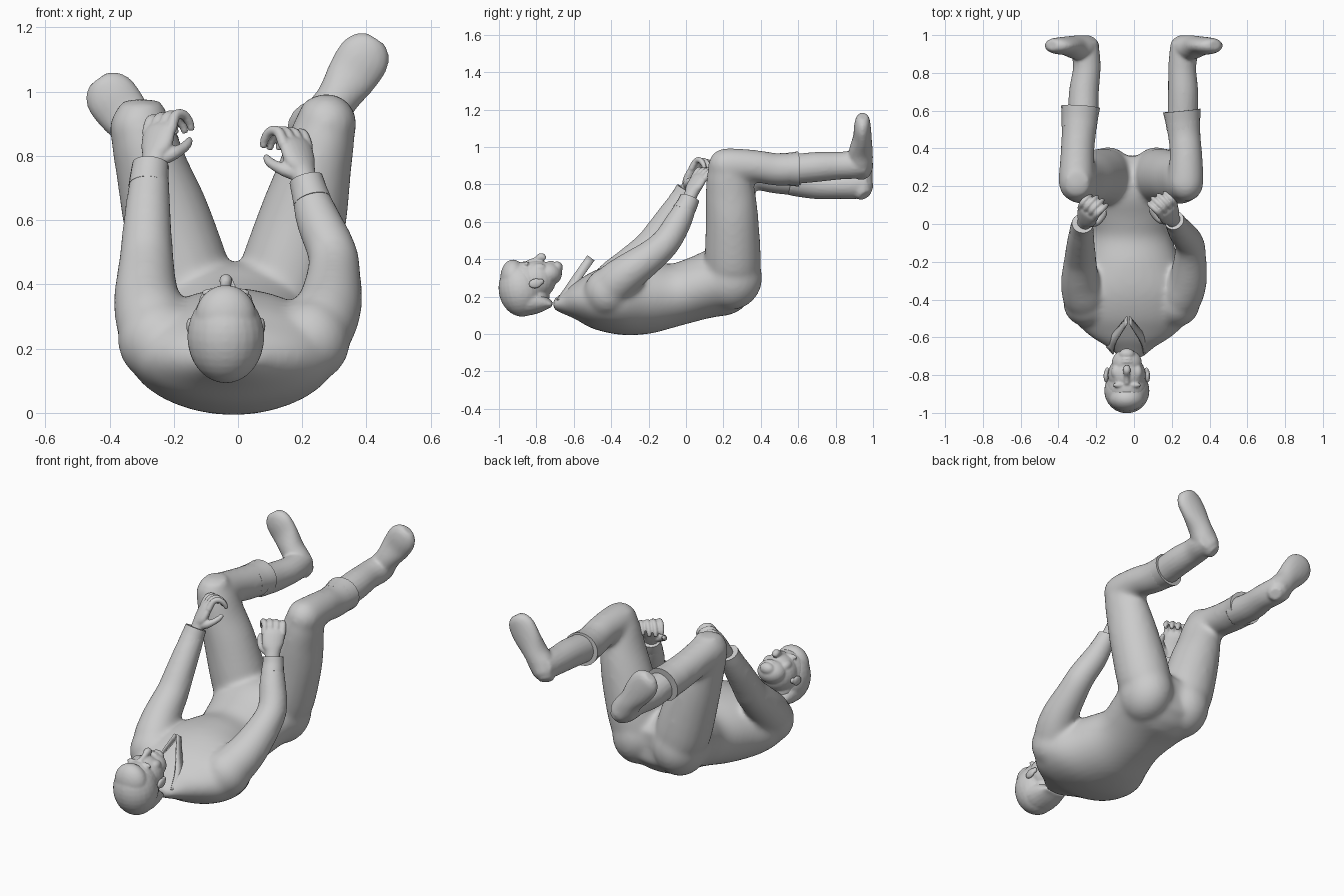
import bpy, bmesh, math
from mathutils import Vector, Matrix

X, Y = Vector((1, 0, 0)), Vector((0, 1, 0))


def spline(pts, n=4):
    """Catmull-Rom through tuples of any length."""
    p = [Vector(q) for q in pts]
    p = [2 * p[0] - p[1]] + p + [2 * p[-1] - p[-2]]
    out = []
    for i in range(1, len(p) - 2):
        a, b, c, d = p[i - 1:i + 3]
        for k in range(n):
            t = k / n
            out.append(0.5 * (2 * b + (c - a) * t + (2 * a - 5 * b + 4 * c - d) * t * t
                              + (3 * b - a - 3 * c + d) * t ** 3))
    return out + [p[-2]]


def loft(bm, stations, ref=X, sides=20):
    """Tube through (x, y, z, r1, r2) stations, r1 measured along ref."""
    st = spline([s if len(s) == 5 else (*s, s[3]) for s in stations])
    rings = []
    for i, s in enumerate(st):
        t = (Vector(st[min(i + 1, len(st) - 1)][:3]) - Vector(st[max(i - 1, 0)][:3])).normalized()
        u = (ref - t * ref.dot(t)).normalized()
        w = t.cross(u)
        c = Vector(s[:3])
        rings.append([bm.verts.new(c + u * s[3] * math.cos(a) + w * s[4] * math.sin(a))
                      for a in (2 * math.pi * k / sides for k in range(sides))])
    for r, q in zip(rings, rings[1:]):
        for k in range(sides):
            j = (k + 1) % sides
            bm.faces.new((r[k], r[j], q[j], q[k]))
    bm.faces.new(rings[0][::-1])
    bm.faces.new(rings[-1])


def ball(bm, c, r, tilt=0):
    m = Matrix.Translation(c) @ Matrix.Rotation(tilt, 4, 'X') @ Matrix.Diagonal((*r, 1))
    bmesh.ops.create_uvsphere(bm, u_segments=24, v_segments=16, radius=1, matrix=m)


def finish(name, bm, voxel=0, smooth=4):
    bmesh.ops.recalc_face_normals(bm, faces=bm.faces)
    me = bpy.data.meshes.new(name)
    bm.to_mesh(me)
    bm.free()
    ob = bpy.data.objects.new(name, me)
    bpy.context.collection.objects.link(ob)
    for f in me.polygons:
        f.use_smooth = True
    if voxel:
        m = ob.modifiers.new("fuse", 'REMESH')
        m.mode, m.voxel_size, m.use_smooth_shade = 'VOXEL', voxel, True
        s = ob.modifiers.new("soften", 'SMOOTH')
        s.factor, s.iterations = 0.5, smooth
    else:
        me.set_sharp_from_angle(angle=math.radians(45))
    return ob


# Suit: torso, arms and trouser legs fused into one skin
bm = bmesh.new()
torso = [(-.71, .13, .18, .06), (-.65, .1, .225, .13), (-.58, .066, .28, .235), (-.49, .022, .335, .31),
         (-.35, -.006, .38, .325), (-.2, .002, .389, .26), (-.05, .044, .379, .215), (.08, .078, .42, .235),
         (.2, .098, .47, .262), (.29, .13, .45, .24), (.36, .2, .38, .16)]
loft(bm, [(-.015, y, (lo + hi) / 2, hx, (hi - lo) / 2) for y, lo, hi, hx in torso], sides=32)
ball(bm, (.225, -.42, .225), (.125, .125, .13))
ball(bm, (-.245, -.42, .225), (.13, .125, .13))
loft(bm, [(.225, -.43, .22, .1), (.253, -.38, .27, .112), (.285, -.3, .335, .102), (.298, -.17, .43, .085),
          (.293, -.1, .5, .078), (.25, -.04, .6, .071), (.217, .01, .7, .055)])
loft(bm, [(-.245, -.43, .22, .1), (-.265, -.38, .28, .115), (-.285, -.3, .36, .102), (-.285, -.2, .46, .088),
          (-.284, -.15, .53, .081), (-.28, -.07, .65, .071), (-.274, -.005, .75, .06)])
# Trousers: x of thigh stations, then the calf
for xs, calf in (((.12, .132, .2, .24, .265, .27), [(.273, .16, .9, .07), (.275, .22, .9, .094), (.275, .37, .897, .087),
                  (.265, .48, .88, .088), (.255, .58, .882, .098, .09)]),
                 ((-.138, -.153, -.22, -.268, -.298, -.302), [(-.305, .16, .89, .07), (-.305, .22, .885, .094),
                  (-.3, .37, .862, .09), (-.292, .48, .842, .092), (-.284, .6, .828, .1, .09)])):
    thigh = [(.245, .27, .1, .12), (.25, .36, .148, .15), (.247, .6, .138, .142),
             (.237, .76, .114, .132), (.225, .88, .098, .112), (.213, .97, .065, .065)]
    loft(bm, [(x, *t) for x, t in zip(xs, thigh)])
    loft(bm, calf)
    ball(bm, calf[1][:3], (.094, .102, .094))
    ball(bm, (xs[0], .245, .295), (.142, .162, .168), -.5)
finish("suit", bm, .012, 20)

# Crisp sleeve and trouser hems
bm = bmesh.new()
loft(bm, [(.232, -.015, .655, .06), (.222, .005, .69, .056), (.212, .02, .727, .053)])
loft(bm, [(-.278, -.035, .705, .063), (-.276, -.017, .735, .06), (-.272, .003, .773, .057)])
loft(bm, [(.262, .5, .88, .088, .086), (.258, .55, .881, .093, .088), (.253, .6, .882, .1, .094)])
loft(bm, [(-.29, .51, .84, .093, .088), (-.287, .56, .834, .096, .089), (-.283, .62, .828, .103, .094)])
finish("hems", bm)

# Boots: shaft from the trouser cuff, then a foot turned outwards
for side, shaft, heel, toe in (
        ("right", [(.258, .56, .88, .08), (.26, .7, .893, .08), (.255, .82, .9, .074), (.262, .9, .905, .075),
                   (.265, .96, .91, .07)], Vector((.24, 0, .87)), Vector((.405, 0, 1.128))),
        ("left", [(-.27, .56, .82, .08), (-.265, .7, .8, .079), (-.25, .82, .795, .073), (-.255, .9, .795, .074),
                  (-.262, .96, .8, .07)], Vector((-.232, 0, .765)), Vector((-.41, 0, 1.005)))):
    bm = bmesh.new()
    loft(bm, shaft)
    foot = [(-.1, .96, .032, .035), (.0, .945, .055, .057), (.2, .933, .07, .066), (.42, .935, .066, .064),
            (.7, .943, .08, .05), (.92, .943, .082, .045), (1.06, .945, .065, .038), (1.14, .947, .035, .025)]
    loft(bm, [(*(heel.lerp(toe, f) + Y * y), ry, rx) for f, y, rx, ry in foot], ref=Y)
    finish(side + "_boot", bm, .009, 3)

# Hands: palm, four curled fingers and a thumb in a local frame
for side, s, wrist, u in (("right", -1, (.21, .015, .72), (-.22, .4, .88)),
                          ("left", 1, (-.265, 0, .765), (.14, .42, .9))):
    bm = bmesh.new()
    u = Vector(u).normalized()
    n = Vector((s * .6, .74, -.3))
    n = (n - u * n.dot(u)).normalized()
    v = u.cross(n)
    if v.x * s < 0:
        v = -v

    def at(a, b, c, *r):
        return (*(Vector(wrist) + u * a + v * b + n * c), *r)

    loft(bm, [at(-.03, 0, 0, .038, .034), at(.03, 0, 0, .041, .033), at(.07, .003, 0, .056, .031),
              at(.125, 0, .004, .06, .026), at(.15, 0, .008, .052, .017)], ref=v)
    for k, ln in enumerate((.9, 1, .95, .8)):
        b = .046 - .031 * k
        loft(bm, [at(.125, b, .004, .018), at(.165 + .012 * ln, b * 1.05, .012, .0165),
                  at(.165 + .03 * ln, b * 1.1 + .004, .045 * ln, .0155),
                  at(.16 + .024 * ln, b * 1.1 + .006, .08 * ln, .014),
                  at(.155 + .008 * ln, b * 1.05 + .006, .104 * ln, .0105)], ref=v, sides=10)
    loft(bm, [at(.03, .025, .01, .022), at(.05, .052, .025, .021), at(.075, .064, .048, .017),
              at(.1, .066, .068, .015), at(.125, .062, .082, .01)], ref=u.cross(v), sides=10)
    finish(side + "_hand", bm, .0055, 2)

# Head, lying face up with the crown towards -y
cx = -.038
bm = bmesh.new()
ball(bm, (cx, -.87, .255), (.11, .122, .132))
ball(bm, (cx, -.8, .29), (.1, .105, .103))
ball(bm, (cx, -.735, .322), (.08, .072, .064))
ball(bm, (cx, -.69, .355), (.042, .032, .033))
ball(bm, (cx, -.8, .2), (.08, .07, .085))
loft(bm, [(cx, -.85, .386, .014, .008), (cx, -.805, .395, .015, .016), (cx, -.773, .412, .021, .022),
          (cx, -.753, .4, .016, .012)], sides=12)
ball(bm, (cx, -.73, .381), (.03, .008, .011))
ball(bm, (cx, -.715, .38), (.026, .008, .011))
for s in (-1, 1):
    ball(bm, (cx + s * .042, -.853, .374), (.034, .014, .014))
    ball(bm, (cx + s * .036, -.83, .368), (.017, .012, .013))
    ball(bm, (cx + s * .055, -.785, .35), (.028, .04, .028))
finish("head", bm, .0055, 6)

# Ears
bm = bmesh.new()
for s in (-1, 1):
    ball(bm, (cx + s * .11, -.805, .27), (.013, .036, .026), .2)
    ball(bm, (cx + s * .104, -.775, .28), (.011, .016, .016))
finish("ears", bm, .005, 1)

# Hair: crown, fringe and a wedge running down the nape
bm = bmesh.new()
ball(bm, (cx, -.883, .237), (.12, .119, .145), .15)
ball(bm, (cx, -.925, .3), (.095, .068, .098))
loft(bm, [(cx, -.9, .19, .09, .085), (cx, -.84, .178, .1, .082), (cx, -.78, .168, .09, .058),
          (cx, -.735, .16, .075, .028), (cx, -.716, .153, .068, .014)])
finish("hair", bm, .008, 3)

# Collar: two flaps rising to an open V at the throat
bm = bmesh.new()
for s in (-1, 1):
    inner = [(.08, -.69, .18), (.072, -.64, .255), (.045, -.59, .33), (.007, -.528, .42)]
    outer = [(.115, -.65, .18), (.095, -.595, .25), (.055, -.55, .31), (.007, -.49, .392)]
    rows = [[bm.verts.new((-.03 + s * p.x, p.y, p.z)) for p in spline(e)] for e in (inner, outer)]
    for i in range(len(rows[0]) - 1):
        bm.faces.new((rows[0][i], rows[0][i + 1], rows[1][i + 1], rows[1][i]))
collar = finish("collar", bm)
sol = collar.modifiers.new("thickness", 'SOLIDIFY')
sol.thickness, sol.offset = .008, 0
